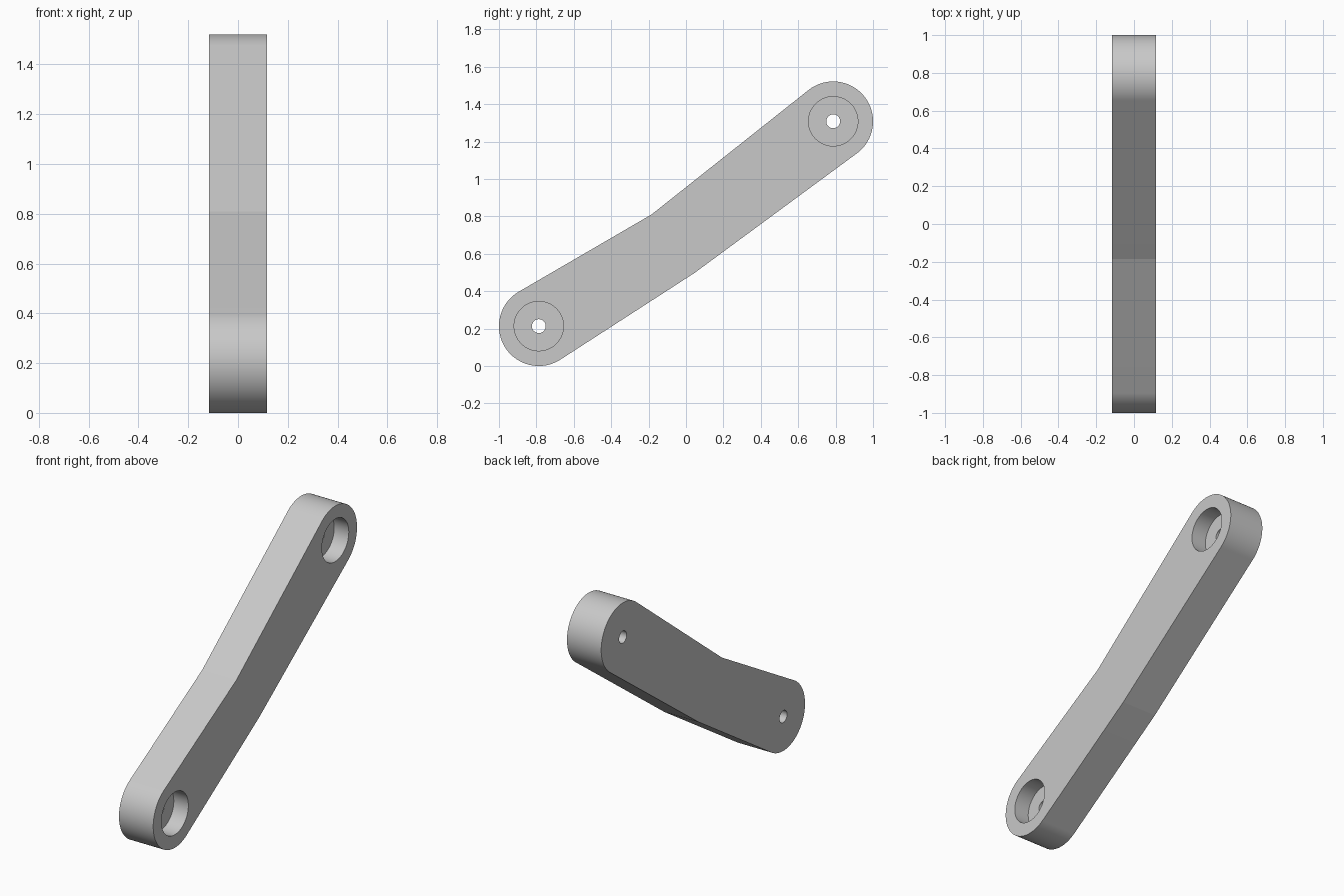
import bpy
import bmesh
import math
from mathutils import Vector

cube = bpy.data.objects.get("Cube")
if cube:
    bpy.data.objects.remove(cube, do_unlink=True)

HALF = 0.1175          # half thickness along x
END_RADIUS = 0.213
BORE_RADIUS, BORE_DEPTH = 0.132, 0.1
HOLE_RADIUS = 0.037
LOW_END = Vector((-0.787, 0.213))     # (y, z) of the rounded ends
HIGH_END = Vector((0.787, 1.308))
TOP_BEND = Vector((-0.184, 0.81))
BOTTOM_BEND = Vector((0.045, 0.497))


def end_arc(centre, start, end, steps=96):
    """Arc joining the tangent lines drawn from two bend points."""
    def tangent(point, sign):
        d = point - centre
        return math.atan2(d.y, d.x) + sign * math.acos(END_RADIUS / d.length)
    a, b = tangent(start, 1), tangent(end, -1)
    sweep = (b - a) % math.tau
    angles = [a + sweep * i / steps for i in range(steps + 1)]
    return [centre + END_RADIUS * Vector((math.cos(t), math.sin(t))) for t in angles]


def make_object(name, bm):
    mesh = bpy.data.meshes.new(name)
    bm.normal_update()
    bm.to_mesh(mesh)
    bm.free()
    obj = bpy.data.objects.new(name, mesh)
    bpy.context.collection.objects.link(obj)
    return obj


def prism(name, outline, x0, x1):
    """Extrude a (y, z) outline along x."""
    bm = bmesh.new()
    face = bm.faces.new([bm.verts.new((x0, p.x, p.y)) for p in outline])
    moved = bmesh.ops.extrude_face_region(bm, geom=[face])["geom"]
    verts = [v for v in moved if isinstance(v, bmesh.types.BMVert)]
    bmesh.ops.translate(bm, verts=verts, vec=(x1 - x0, 0, 0))
    bmesh.ops.recalc_face_normals(bm, faces=bm.faces)
    return make_object(name, bm)


def circle(centre, radius, steps=144):
    return [centre + radius * Vector((math.cos(math.tau * i / steps),
                                      math.sin(math.tau * i / steps))) for i in range(steps)]


# Bent arm with rounded ends
outline = (end_arc(LOW_END, TOP_BEND, BOTTOM_BEND) + [BOTTOM_BEND]
           + end_arc(HIGH_END, BOTTOM_BEND, TOP_BEND) + [TOP_BEND])
arm = prism("bent_arm", outline, -HALF, HALF)
bpy.ops.object.select_all(action='DESELECT')
bpy.context.view_layer.objects.active = arm
arm.select_set(True)

# Counterbores on the +x side and small through holes
for centre in (LOW_END, HIGH_END):
    for name, radius, x0 in (("bore_cutter", BORE_RADIUS, HALF - BORE_DEPTH),
                             ("hole_cutter", HOLE_RADIUS, -HALF - 0.1)):
        cutter = prism(name, circle(centre, radius), x0, HALF + 0.1)
        cutter.hide_render = True
        mod = arm.modifiers.new(name, 'BOOLEAN')
        mod.operation = 'DIFFERENCE'
        mod.solver = 'EXACT'
        mod.object = cutter
        bpy.ops.object.modifier_apply(modifier=mod.name)
        bpy.data.objects.remove(cutter, do_unlink=True)

# Smooth the arcs, keep the bends and rims crisp
bpy.ops.object.shade_smooth_by_angle(angle=math.radians(3))

# Plain grey
grey = bpy.data.materials.new("light_grey")
grey.use_nodes = True
colour = (0.58, 0.58, 0.58, 1)
grey.diffuse_color = colour
grey.node_tree.nodes["Principled BSDF"].inputs["Base Color"].default_value = colour
arm.data.materials.clear()
arm.data.materials.append(grey)
